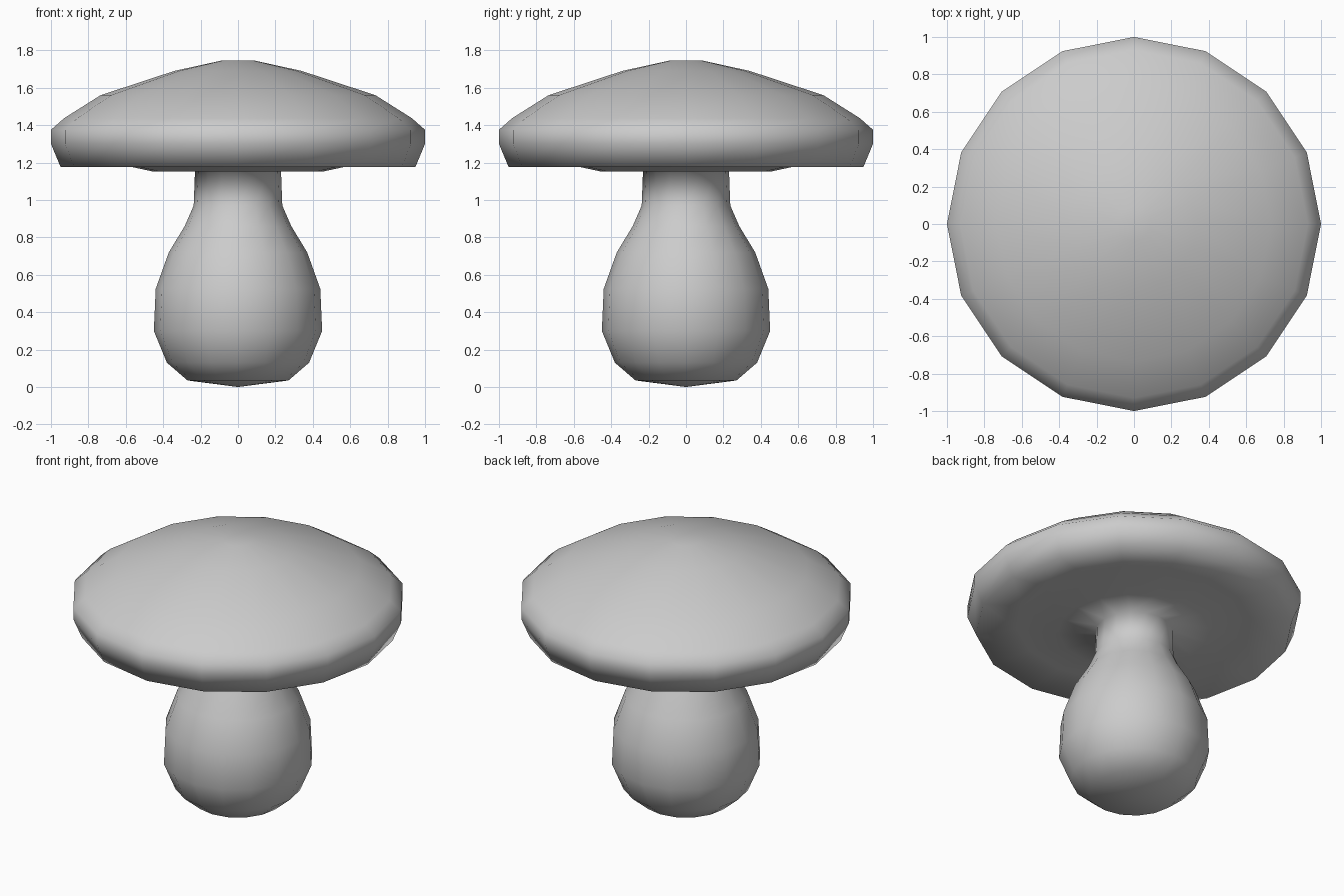
import bpy, bmesh
from math import cos, sin, tau

cube = bpy.data.objects.get("Cube")
if cube:
    bpy.data.objects.remove(cube, do_unlink=True)

SIDES = 16

# Plain grey for the whole mushroom
grey = bpy.data.materials.new("plain_grey")
grey.use_nodes = True
colour = (0.6, 0.6, 0.6, 1)
grey.diffuse_color = colour
grey.node_tree.nodes["Principled BSDF"].inputs["Base Color"].default_value = colour

# Stem, from the base up to the neck (radius, height)
stem = [(0.27, 0.035), (0.38, 0.13), (0.45, 0.30), (0.44, 0.525),
        (0.37, 0.72), (0.285, 0.86), (0.237, 0.97), (0.23, 1.155)]
# Underside of the cap, hollowed between the collar and the rim
underside = [(0.455, 1.152), (0.70, 1.205), (0.948, 1.175)]
# Rim and dome of the cap
dome = [(1.0, 1.30), (1.0, 1.375), (0.93, 1.437),
        (0.735, 1.56), (0.34, 1.69), (0.09, 1.745)]


def lathe(name, profile, bottom, top):
    """Turn a profile into a smooth closed solid with a point at each end."""
    bm = bmesh.new()
    rings = [[bm.verts.new((r * cos(tau * i / SIDES), r * sin(tau * i / SIDES), z))
              for i in range(SIDES)] for r, z in profile]
    low = bm.verts.new((0, 0, bottom))
    high = bm.verts.new((0, 0, top))
    for i in range(SIDES):
        j = (i + 1) % SIDES
        bm.faces.new((low, rings[0][j], rings[0][i]))
        bm.faces.new((high, rings[-1][i], rings[-1][j]))
        for a, b in zip(rings, rings[1:]):
            bm.faces.new((a[i], a[j], b[j], b[i]))
    bmesh.ops.recalc_face_normals(bm, faces=bm.faces)
    for face in bm.faces:
        face.smooth = True
    mesh = bpy.data.meshes.new(name)
    bm.to_mesh(mesh)
    bm.free()
    mesh.materials.append(grey)
    obj = bpy.data.objects.new(name, mesh)
    bpy.context.collection.objects.link(obj)
    return obj


# Stem and cap flow into each other as one surface
lathe("mushroom", stem + underside + dome, 0.0, 1.745)
